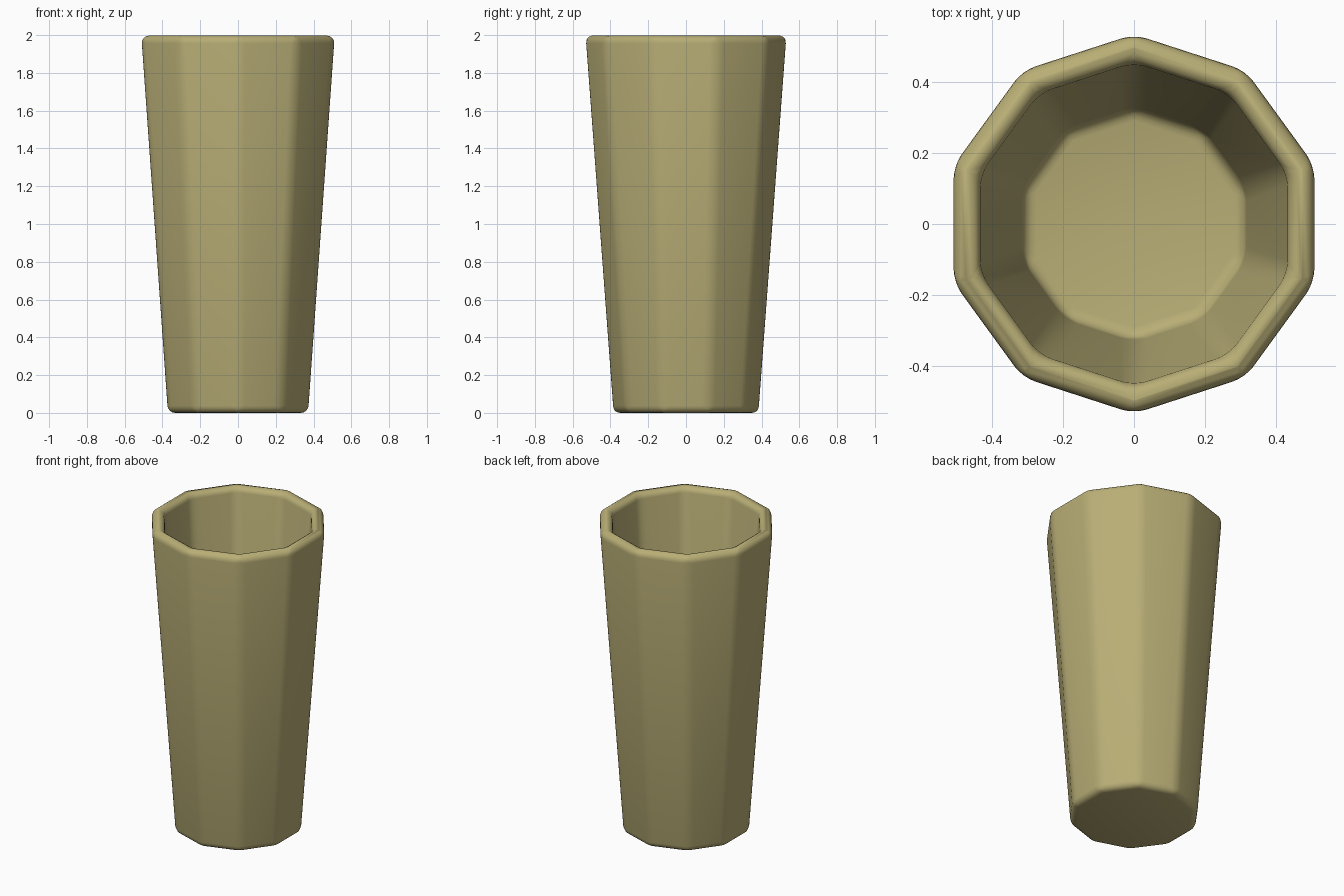
import bpy
from math import radians

if "Cube" in bpy.data.objects:
    bpy.data.objects.remove(bpy.data.objects["Cube"])

# Tapered ten-sided tumbler, open at the top
bpy.ops.mesh.primitive_cone_add(vertices=10, radius1=0.39, radius2=0.538,
                                depth=1.994, location=(0, 0, 0.997))
cup = bpy.context.object
cup.name = "tumbler"
bpy.ops.object.transform_apply(location=True)

# Remove the top cap
import bmesh
bm = bmesh.new()
bm.from_mesh(cup.data)
top = [f for f in bm.faces if f.normal.z > 0.9]
bmesh.ops.delete(bm, geom=top, context='FACES_ONLY')
bm.to_mesh(cup.data)
bm.free()

# Wall thickness, then rounded edges
wall = cup.modifiers.new("wall", 'SOLIDIFY')
wall.thickness = 0.08
wall.offset = -1
rounding = cup.modifiers.new("rounding", 'BEVEL')
rounding.width = 0.04
rounding.segments = 4
rounding.limit_method = 'ANGLE'
rounding.angle_limit = radians(30)
rounding.use_clamp_overlap = True

for p in cup.data.polygons:
    p.use_smooth = True

# Olive clay colour
mat = bpy.data.materials.new("olive_clay")
mat.diffuse_color = (0.48, 0.42, 0.18, 1)
mat.use_nodes = True
mat.node_tree.nodes["Principled BSDF"].inputs["Base Color"].default_value = mat.diffuse_color
cup.data.materials.append(mat)
